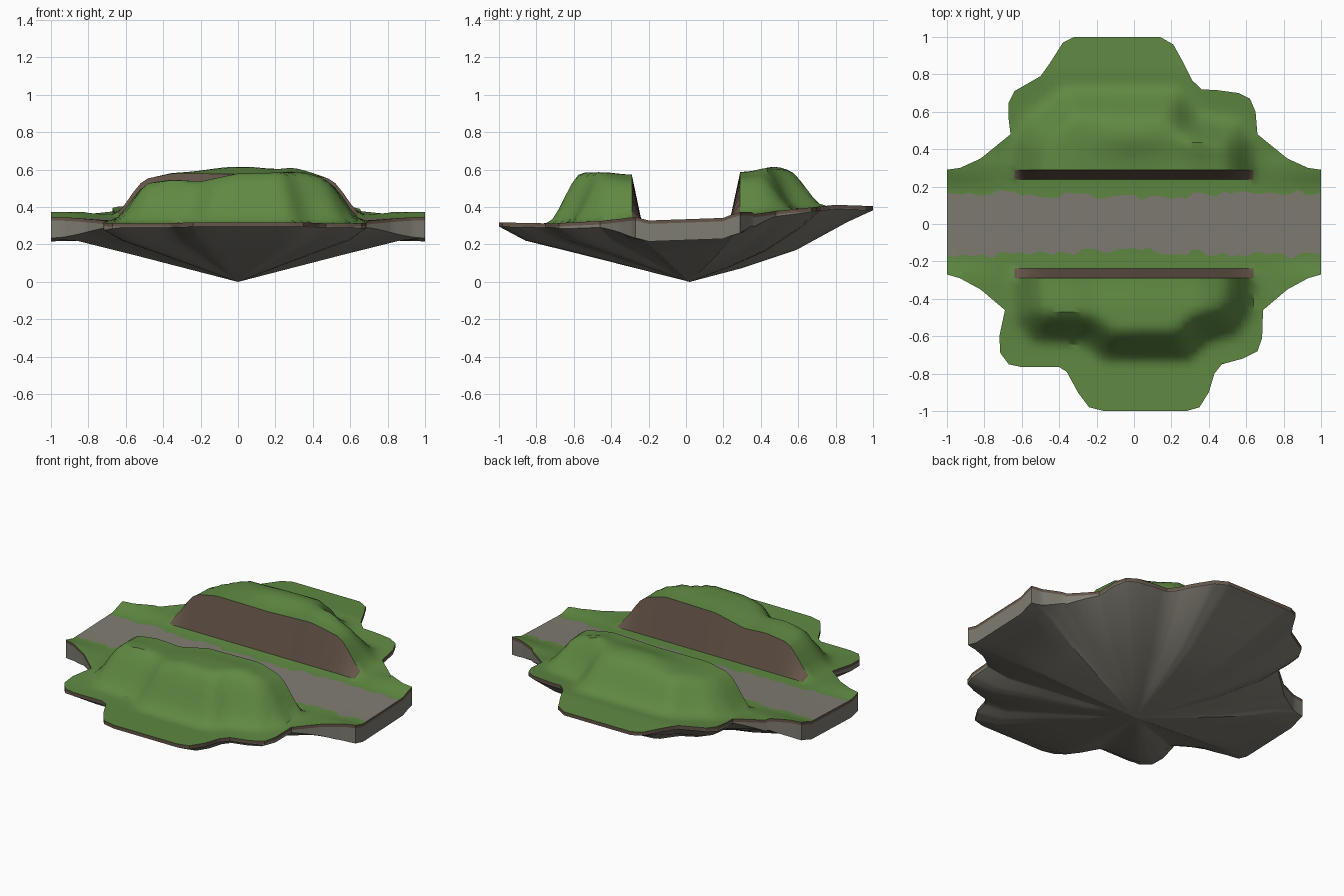
import bpy, bmesh, math, random
from mathutils import Vector

random.seed(4)
if bpy.data.objects.get("Cube"):
    bpy.data.objects.remove(bpy.data.objects["Cube"])


def make_material(name, colour):
    mat = bpy.data.materials.new(name)
    mat.use_nodes = True
    mat.diffuse_color = (*colour, 1)
    mat.node_tree.nodes["Principled BSDF"].inputs["Base Color"].default_value = (*colour, 1)
    return mat


grass = make_material("grass green", (0.115, 0.25, 0.055))
stone = make_material("stone grey", (0.21, 0.2, 0.165))
earth = make_material("earth brown", (0.13, 0.09, 0.066))

# Island outline, back half from left end to right end, then front half returning
BACK_EDGE = [(1, .29), (.93, .3), (.82, .35), (.66, .48), (.65, .6), (.62, .67), (.56, .7),
             (.45, .715), (.36, .72), (.31, .77), (.26, .87), (.21, .96), (.14, 1), (-.32, 1),
             (-.38, .97), (-.45, .86), (-.5, .79), (-.64, .71), (-.67, .65), (-.67, .56),
             (-.66, .48), (-.82, .35), (-.93, .3), (-1, .29)]
FRONT_EDGE = [(-1, -.27), (-.93, -.29), (-.82, -.35), (-.69, -.46), (-.72, -.6), (-.715, -.69),
              (-.67, -.75), (-.6, -.765), (-.4, -.765), (-.36, -.79), (-.3, -.9), (-.24, -.98),
              (-.16, -1), (.28, -1), (.35, -.98), (.4, -.9), (.43, -.8), (.47, -.75), (.58, -.72),
              (.66, -.68), (.685, -.61), (.69, -.46), (.82, -.35), (.93, -.29), (1, -.27)]

# Foot line of each hill, open on the road side
BACK_FOOT = [(.69, .2), (.66, .46), (.58, .58), (.36, .61), (.26, .75),
             (-.38, .75), (-.48, .67), (-.6, .58), (-.66, .46), (-.69, .2)]
FRONT_FOOT = [(-.69, -.2), (-.66, -.52), (-.56, -.65), (-.28, -.66), (-.18, -.75),
              (.3, -.75), (.4, -.65), (.56, -.61), (.65, -.48), (.69, -.2)]

# Heights: ground along y, hill crests along x
GROUND = [(-1, .318), (-.7, .312), (-.4, .325), (-.2, .328), (.2, .342), (.5, .38), (.8, .412), (1, .405)]
BACK_CREST = [(-.5, .55), (-.35, .58), (0, .575), (.3, .588), (.5, .55)]
FRONT_CREST = [(-.5, .515), (-.35, .535), (-.2, .525), (0, .568), (.35, .575), (.5, .53)]
ROAD_EDGE, WALL_BASE, WALL_TOP, WALL_END = .165, .238, .29, .64


def lookup(table, t):
    if t <= table[0][0]:
        return table[0][1]
    for (a, va), (b, vb) in zip(table, table[1:]):
        if t <= b:
            return va + (vb - va) * (t - a) / (b - a)
    return table[-1][1]


def smooth(t):
    t = min(max(t, 0), 1)
    return t * t * (3 - 2 * t)


def depth_inside(x, y, line):
    """Distance inside an open foot line, zero outside it."""
    p, best, inside = Vector((x, y)), 9, False
    for i, a in enumerate(line):
        b = line[(i + 1) % len(line)]
        if (a[1] > y) != (b[1] > y) and x < a[0] + (b[0] - a[0]) * (y - a[1]) / (b[1] - a[1]):
            inside = not inside
        if i < len(line) - 1:
            va, edge = Vector(a), Vector(b) - Vector(a)
            t = min(max((p - va).dot(edge) / edge.length_squared, 0), 1)
            best = min(best, (p - va - edge * t).length)
    return best if inside else 0


def height(x, y):
    z = lookup(GROUND, y)
    z += .02 * smooth((abs(y) - .19) / .09) * smooth((abs(x) - .6) / .4) * (y < .35)
    foot, crest = (BACK_FOOT, BACK_CREST) if y > 0 else (FRONT_FOOT, FRONT_CREST)
    top = lookup(crest, x)
    if y > 0:
        top += .04 * math.exp(-(x / .22) ** 2 - ((y - .47) / .1) ** 2)
        top += .025 * math.exp(-((x - .34) / .1) ** 2 - ((y - .45) / .08) ** 2)
    else:
        top += .012 * smooth((-y - .3) / .15)
    wall = min(max((abs(y) - WALL_BASE) / (WALL_TOP - WALL_BASE), 0), 1)
    return z + (top - z) * smooth(depth_inside(x, y, foot) / .2) * wall


def finish(bm, name, materials, angle):
    mesh = bpy.data.meshes.new(name)
    bm.to_mesh(mesh)
    bm.free()
    for mat in materials:
        mesh.materials.append(mat)
    obj = bpy.data.objects.new(name, mesh)
    bpy.context.collection.objects.link(obj)
    bpy.ops.object.select_all(action='DESELECT')
    obj.select_set(True)
    bpy.context.view_layer.objects.active = obj
    bpy.ops.object.shade_smooth_by_angle(angle=math.radians(angle))


# Ground surface: cut the flat outline into a grid, then raise it
bm = bmesh.new()
bm.faces.new([bm.verts.new((x, y, 0)) for x, y in BACK_EDGE + FRONT_EDGE])


def cut(point, normal):
    bmesh.ops.bisect_plane(bm, geom=bm.verts[:] + bm.edges[:] + bm.faces[:], dist=1e-5,
                           plane_co=point, plane_no=normal)


for i in range(-24, 25):
    cut((i * .04, 0, 0), (1, 0, 0))
rows = [ROAD_EDGE, .2, WALL_BASE, WALL_TOP] + [.33 + i * .035 for i in range(19)]
for y in rows:
    cut((0, y, 0), (0, 1, 0))
    cut((0, -y, 0), (0, 1, 0))
bmesh.ops.triangulate(bm, faces=[f for f in bm.faces if len(f.verts) > 4])

# Grass, road and cut earth walls by position
for face in bm.faces:
    c = face.calc_center_median()
    if abs(c.y) < ROAD_EDGE:
        face.material_index = 1
    elif WALL_BASE < abs(c.y) < WALL_TOP and abs(c.x) < WALL_END:
        face.material_index = 2
    if face.normal.z < 0:
        face.normal_flip()

# Ragged road verge
for v in bm.verts:
    if abs(abs(v.co.y) - ROAD_EDGE) < 1e-4 and abs(v.co.x) < .99:
        v.co.y = math.copysign(.175 - .035 * (1 - abs(v.co.x)) + random.uniform(-.02, .02), v.co.y)
    v.co.z = height(v.co.x, v.co.y)
centre = Vector((0, .02, 0))
rim = sorted((v.co.copy() for v in bm.verts if v.is_boundary),
             key=lambda p: math.atan2(p.y - centre.y, p.x))
finish(bm, "island_ground", [grass, stone, earth], 35)


# Underside: earth band, stone end faces and tapering rock
def band(p):
    return p - Vector((0, 0, .018))


def lip(p):
    return p - Vector((0, 0, .022 + .09 * smooth((abs(p.x) - .6) / .4)))


def rock_ring(scale, depth, lift):
    def place(p):
        q = centre + (p - centre) * scale
        q.z = depth + lift * max(0, p.y)
        return q
    return place


bm = bmesh.new()
rings = [lambda p: p, band, lip, rock_ring(.86, .22, .1), rock_ring(.58, .15, .02), rock_ring(.29, .075, 0)]
loops = [[bm.verts.new(place(p)) for p in rim] for place in rings]
tip = bm.verts.new(centre)
n = len(rim)
for level, (upper, lower) in enumerate(zip(loops, loops[1:])):
    for i in range(n):
        j = (i + 1) % n
        face = bm.faces.new((upper[i], lower[i], lower[j], upper[j]))
        face.material_index = 1 if level == 0 else 0
for i in range(n):
    bm.faces.new((loops[-1][i], tip, loops[-1][(i + 1) % n]))
bmesh.ops.recalc_face_normals(bm, faces=bm.faces[:])
if sum(f.normal.z * f.calc_area() for f in bm.faces) > 0:
    bmesh.ops.reverse_faces(bm, faces=bm.faces[:])
finish(bm, "rock_underside", [stone, earth], 25)
